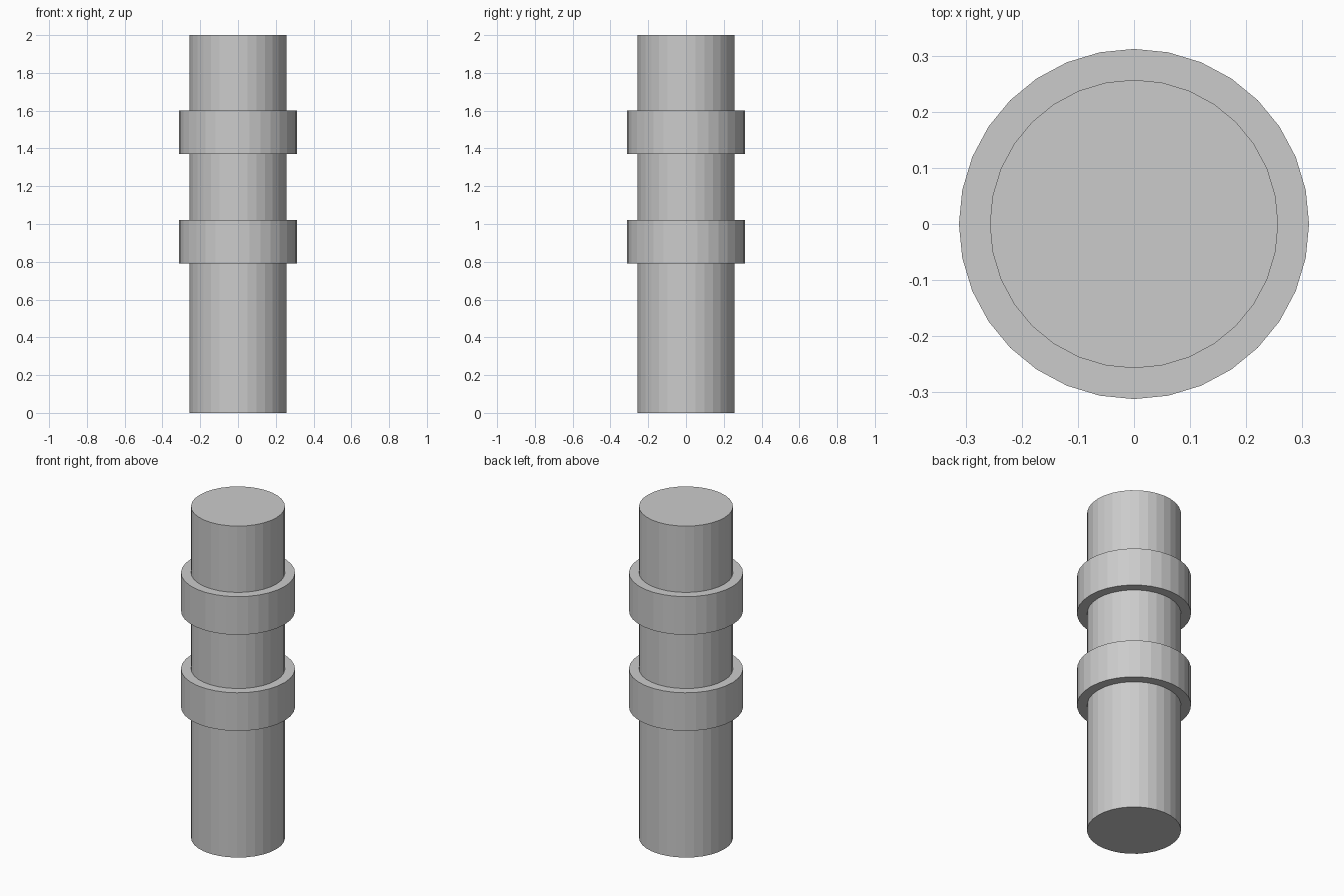
import bpy

if "Cube" in bpy.data.objects:
    bpy.data.objects.remove(bpy.data.objects["Cube"])


def cylinder(name, radius, z0, z1):
    bpy.ops.mesh.primitive_cylinder_add(
        vertices=32, radius=radius, depth=z1 - z0, location=(0, 0, (z0 + z1) / 2))
    bpy.context.object.name = name


# Main shaft
cylinder("shaft", 0.257, 0.0, 2.0)

# Two raised collars
cylinder("lower_collar", 0.312, 0.79, 1.02)
cylinder("upper_collar", 0.312, 1.37, 1.60)
